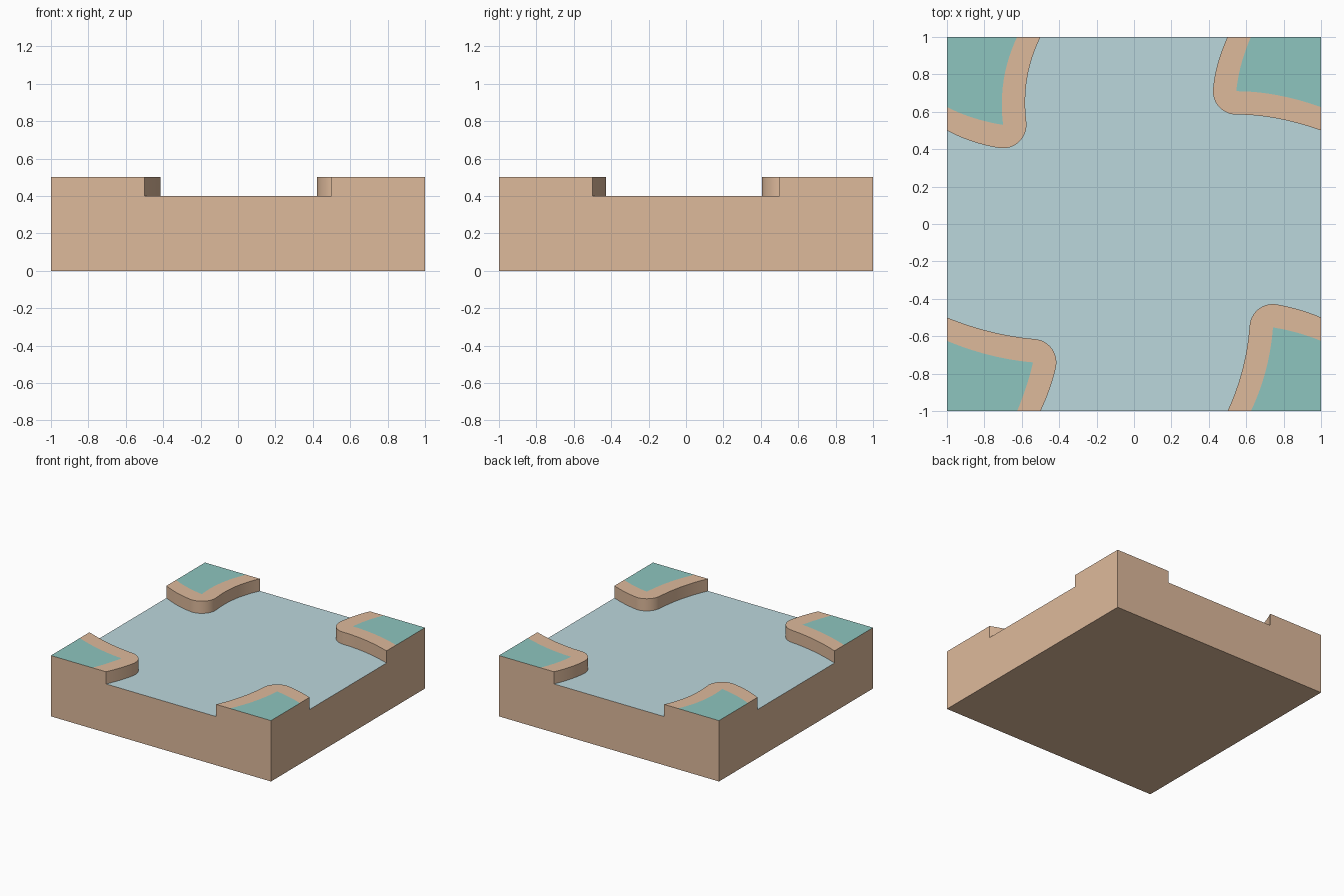
import bpy, bmesh
from math import sin, cos, radians
from mathutils import Vector

if "Cube" in bpy.data.objects:
    bpy.data.objects.remove(bpy.data.objects["Cube"])

WATER, TOP, RIM, N = 0.4, 0.5, 0.125, 12

# Corners counter-clockwise: tile corner, grass edge (start, control, tip,
# control, end) and rim directions (start, tip in, tip out, end) in degrees
CORNERS = [
    ((-1, -1), [(-1, -.625), (-.77, -.72), (-.54, -.74), (-.57, -.87), (-.625, -1)], (90, 85, -13, 0)),
    ((1, -1), [(.625, -1), (.725, -.79), (.743, -.553), (.88, -.575), (1, -.625)], (180, 176, 86, 90)),
    ((1, 1), [(1, .625), (.76, .71), (.547, .71), (.56, .85), (.625, 1)], (270, 272, 174, 180)),
    ((-1, 1), [(-.625, 1), (-.73, .78), (-.70, .53), (-.86, .555), (-1, .625)], (0, 7, -99, -90)),
]


def bank(points, angles):
    """Matching lists of grass-edge and outer bank points."""
    s, c1, t, c2, e = [Vector(p) for p in points]
    inner, outer = [], []
    spans = ((s, c1, t), (t, t, t), (t, c2, e))
    for k, (a, b, c) in enumerate(spans):
        for i in range(N + 1):
            if k and i == 0:
                continue
            f = i / N
            p = a * (1 - f) ** 2 + b * 2 * f * (1 - f) + c * f * f
            ang = radians(angles[k] + (angles[k + 1] - angles[k]) * f)
            inner.append(p)
            outer.append(p + RIM * Vector((cos(ang), sin(ang))))
    return inner, outer


def make(name, faces, color):
    bm = bmesh.new()
    for f in faces:
        bm.faces.new([bm.verts.new(p) for p in f])
    bmesh.ops.remove_doubles(bm, verts=bm.verts, dist=1e-4)
    mesh = bpy.data.meshes.new(name)
    bm.to_mesh(mesh)
    bm.free()
    ob = bpy.data.objects.new(name, mesh)
    bpy.context.collection.objects.link(ob)
    mat = bpy.data.materials.new(name)
    mat.diffuse_color = (*color, 1)
    mat.use_nodes = True
    mat.node_tree.nodes["Principled BSDF"].inputs["Base Color"].default_value = mat.diffuse_color
    mesh.materials.append(mat)
    bpy.ops.object.select_all(action='DESELECT')
    ob.select_set(True)
    bpy.context.view_layer.objects.active = ob
    bpy.ops.object.shade_smooth_by_angle(angle=radians(30))


def at(p, z):
    return (p[0], p[1], z)


banks = [bank(pts, ang) for _, pts, ang in CORNERS]
tile = [c for c, _, _ in CORNERS]
water, grass = [], []
ground = [[at(c, 0) for c in reversed(tile)]]  # underside

for i, (inner, outer) in enumerate(banks):
    # Water outline follows the bank; grass fills the tile corner
    water += [at(p, WATER) for p in outer]
    tip = inner[:N + 1] + inner[2 * N + 1:]
    grass.append([at(p, TOP) for p in reversed(tip)] + [at(tile[i], TOP)])
    # Bank rim and wall
    for k in range(len(outer) - 1):
        a, b, c, d = outer[k], outer[k + 1], inner[k + 1], inner[k]
        rim = [a, d, c, b] if (c - d).length > 1e-5 else [a, d, b]
        ground.append([at(p, TOP) for p in reversed(rim)][::-1])
        ground.append([at(a, TOP), at(b, TOP), at(b, WATER), at(a, WATER)])
    # Tile side, notched at the water
    j = (i + 1) % 4
    o1, n1, o2, n2 = outer[-1], inner[-1], banks[j][1][0], banks[j][0][0]
    ground.append([at(tile[i], 0), at(tile[j], 0), at(tile[j], TOP), at(n2, TOP),
                   at(o2, TOP), at(o2, WATER), at(o1, WATER), at(o1, TOP),
                   at(n1, TOP), at(tile[i], TOP)])

# Orient flat tops upward
def upward(f):
    area = sum(f[k - 1][0] * f[k][1] - f[k][0] * f[k - 1][1] for k in range(len(f)))
    return f if area > 0 else f[::-1]


ground = [upward(f) if all(p[2] == TOP for p in f) else f for f in ground]
# Walls face the water
ground = [f[::-1] if len(f) == 4 and {p[2] for p in f} == {TOP, WATER} else f for f in ground]

make("ground_block", ground, (.73, .49, .33))
make("water_surface", [upward(water)], (.50, .68, .72))
make("grass_corners", [upward(f) for f in grass], (.27, .56, .52))
